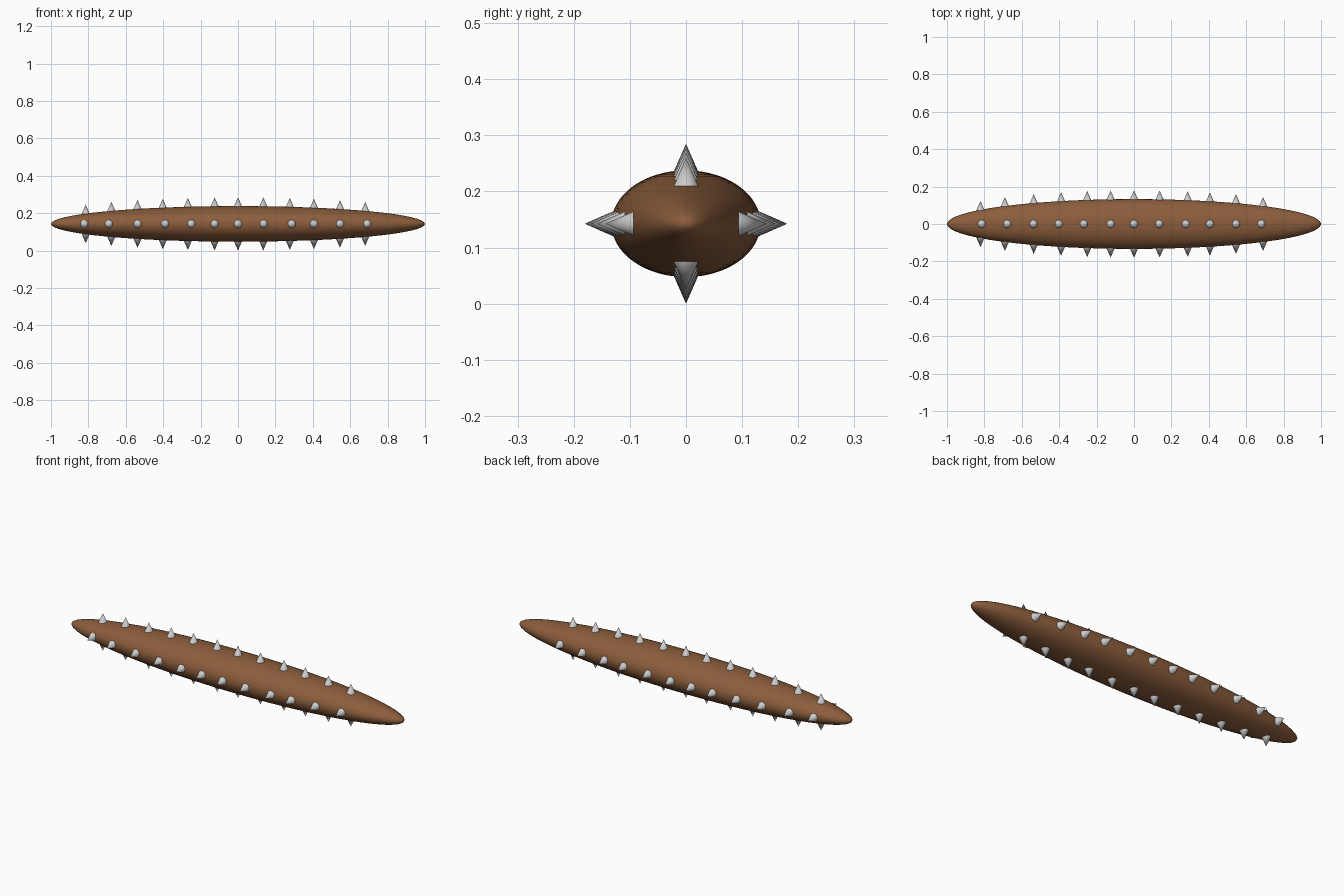
import bpy
import math
from mathutils import Vector

if "Cube" in bpy.data.objects:
    bpy.data.objects.remove(bpy.data.objects["Cube"])

RX, RY, RZ = 1.0, 0.133, 0.095      # body half sizes
CZ = 0.1425                         # body centre height
HEIGHT, RADIUS, SINK = 0.05, 0.022, 0.0025

# Stretched smooth body
bpy.ops.mesh.primitive_uv_sphere_add(segments=64, ring_count=32, radius=1, location=(0, 0, CZ))
body = bpy.context.object
body.name = "body"
body.scale = (RX, RY, RZ)
bpy.ops.object.transform_apply(location=False, rotation=False, scale=True)
bpy.ops.object.shade_smooth()
brown = bpy.data.materials.new("brown")
brown.diffuse_color = (0.26, 0.11, 0.045, 1)
brown.use_nodes = True
brown.node_tree.nodes["Principled BSDF"].inputs["Base Color"].default_value = brown.diffuse_color
body.data.materials.append(brown)


def spike_row(name, direction, half, stations):
    """Row of cones standing on the body, all pointing the same way."""
    d = Vector(direction)
    rot = d.to_track_quat('Z', 'Y').to_euler()
    for i, x in enumerate(stations):
        surface = half * math.sqrt(1 - (x / RX) ** 2)
        pos = Vector((x, 0, CZ)) + d * (surface - SINK + HEIGHT / 2)
        bpy.ops.mesh.primitive_cone_add(vertices=16, radius1=RADIUS, radius2=0,
                                        depth=HEIGHT, location=pos, rotation=rot)
        spike = bpy.context.object
        spike.name = f"{name}_spike_{i + 1}"
        bpy.ops.object.shade_smooth_by_angle(angle=math.radians(30))


# Spike stations along the body
vertical = [-0.814, -0.677, -0.537, -0.402, -0.268, -0.125, 0,
            0.135, 0.277, 0.406, 0.545, 0.68]
sideways = [-0.821, -0.69, -0.536, -0.39, -0.25, -0.125, 0,
            0.137, 0.287, 0.406, 0.545, 0.69]

spike_row("top", (0, 0, 1), RZ, vertical)
spike_row("bottom", (0, 0, -1), RZ, vertical)
spike_row("front", (0, -1, 0), RY, sideways)
spike_row("back", (0, 1, 0), RY, sideways)
